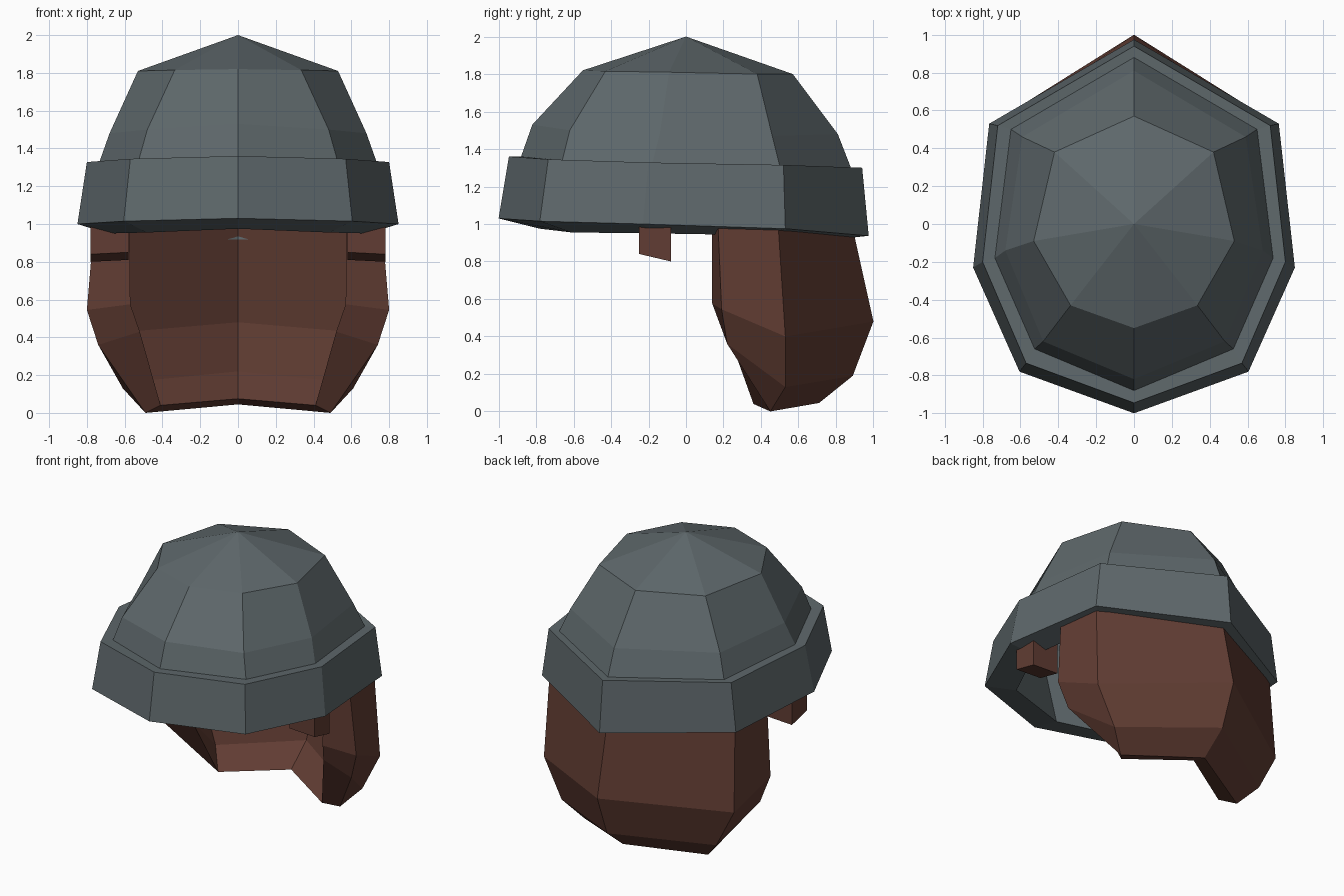
import bpy, bmesh

if "Cube" in bpy.data.objects:
    bpy.data.objects.remove(bpy.data.objects["Cube"])


def material(name, rgb):
    m = bpy.data.materials.new(name)
    m.diffuse_color = (*rgb, 1)
    m.use_nodes = True
    m.node_tree.nodes["Principled BSDF"].inputs["Base Color"].default_value = m.diffuse_color
    return m


GREY = material("slate grey", (0.112, 0.138, 0.147))
BROWN = material("dark brown", (0.120, 0.046, 0.033))


def make(name, build, mat):
    """Create a flat-shaded mesh object from a function that fills a bmesh."""
    bm = bmesh.new()
    build(bm)
    bmesh.ops.remove_doubles(bm, verts=bm.verts, dist=0.0005)
    bmesh.ops.recalc_face_normals(bm, faces=bm.faces)
    me = bpy.data.meshes.new(name)
    bm.to_mesh(me)
    bm.free()
    me.materials.append(mat)
    ob = bpy.data.objects.new(name, me)
    bpy.context.collection.objects.link(ob)
    return ob


def ring(bm, half):
    """Closed eight-sided loop from its front-to-back right half."""
    pts = half + [(-x, y, z) for x, y, z in half[-2:0:-1]]
    return [bm.verts.new(p) for p in pts]


def bridge(bm, a, b, closed=True):
    n = len(a)
    for i in range(n if closed else n - 1):
        j = (i + 1) % n
        bm.faces.new((a[i], a[j], b[j], b[i]))


# Loops of the cap, each from front centre to back centre
BASE = [(0, -.88, 1.36), (.525, -.66, 1.34), (.735, -.18, 1.325), (.65, .50, 1.31), (0, .88, 1.30)]
MID = [(0, -.82, 1.53), (.48, -.62, 1.50), (.68, -.14, 1.48), (.59, .46, 1.47), (0, .81, 1.48)]
TOP = [(0, -.55, 1.82), (.335, -.43, 1.815), (.53, -.09, 1.81), (.42, .38, 1.80), (0, .57, 1.80)]
BAND_TOP = [(0, -.945, 1.36), (.57, -.735, 1.345), (.80, -.20, 1.328), (.72, .52, 1.315), (0, .94, 1.30)]
BAND_LOW = [(0, -1, 1.03), (.605, -.78, 1.015), (.85, -.23, 1.0), (.765, .53, .975), (0, .975, .937)]
BAND_IN = [(0, -.78, .975), (.48, -.61, .955), (.69, -.18, .95), (.62, .42, .94), (0, .79, .917)]


def dome(bm):
    a, b, c = (ring(bm, h) for h in (BASE, MID, TOP))
    bridge(bm, a, b)
    bridge(bm, b, c)
    tip = bm.verts.new((0, 0, 2))
    for i in range(8):
        bm.faces.new((c[i], c[(i + 1) % 8], tip))


def band(bm):
    loops = [ring(bm, h) for h in (BASE, BAND_TOP, BAND_LOW, BAND_IN)]
    for i in range(4):
        bridge(bm, loops[i], loops[(i + 1) % 4])


make("cap_dome", dome, GREY)
make("cap_band", band, GREY)

# Back hair: columns running from top to bottom, outside and inside
FRONT_OUT = [(.76, .17, 1.02), (.80, .19, .545), (.74, .22, .36), (.49, .45, 0)]
CORNER_OUT = [(.73, .49, 1.02), (.75, .53, .40), (.61, .53, .13), (.49, .45, 0)]
BACK_OUT = [(0, .88, 1.02), (0, 1.0, .48), (0, .89, .19), (0, .71, .045)]
FRONT_IN = [(.575, .14, 1.02), (.57, .14, .575), (.52, .22, .43), (.41, .36, .04)]
CORNER_IN = [(.575, .42, 1.02), (.58, .46, .43), (.50, .46, .17), (.41, .36, .04)]
BACK_IN = [(0, .78, 1.02), (0, .87, .48), (0, .77, .22), (0, .60, .075)]


def hair(bm):
    cols = [FRONT_OUT, CORNER_OUT, BACK_OUT, BACK_IN, CORNER_IN, FRONT_IN]
    for s in (1, -1):
        def face(*pts):
            pts = list(dict.fromkeys(pts))
            bm.faces.new([bm.verts.new((s * x, y, z)) for x, y, z in pts])
        for a, b in ((0, 1), (1, 2), (3, 4), (4, 5), (5, 0)):
            for r in range(3):
                face(cols[a][r], cols[b][r], cols[b][r + 1], cols[a][r + 1])
        # top and bottom edges across the thickness
        for r, spans in ((0, ((0, 5, 4, 1), (1, 4, 3, 2))), (3, ((1, 4, 3, 2),))):
            for span in spans:
                face(*(cols[k][r] for k in span))


make("back_hair", hair, BROWN)


# Sideburns: blocks with a sloping underside
def sideburn(side):
    def build(bm):
        loops = []
        for x, lift in ((.58, .01), (.78, 0)):
            prof = ((-.25, 1.06), (-.25, .84 + lift), (-.08, .80 + lift), (-.08, 1.06))
            loops.append([bm.verts.new((side * x, y, z)) for y, z in prof])
        bridge(bm, *loops)
        for loop in loops:
            bm.faces.new(loop)
    return build


make("right_sideburn", sideburn(1), BROWN)
make("left_sideburn", sideburn(-1), BROWN)
